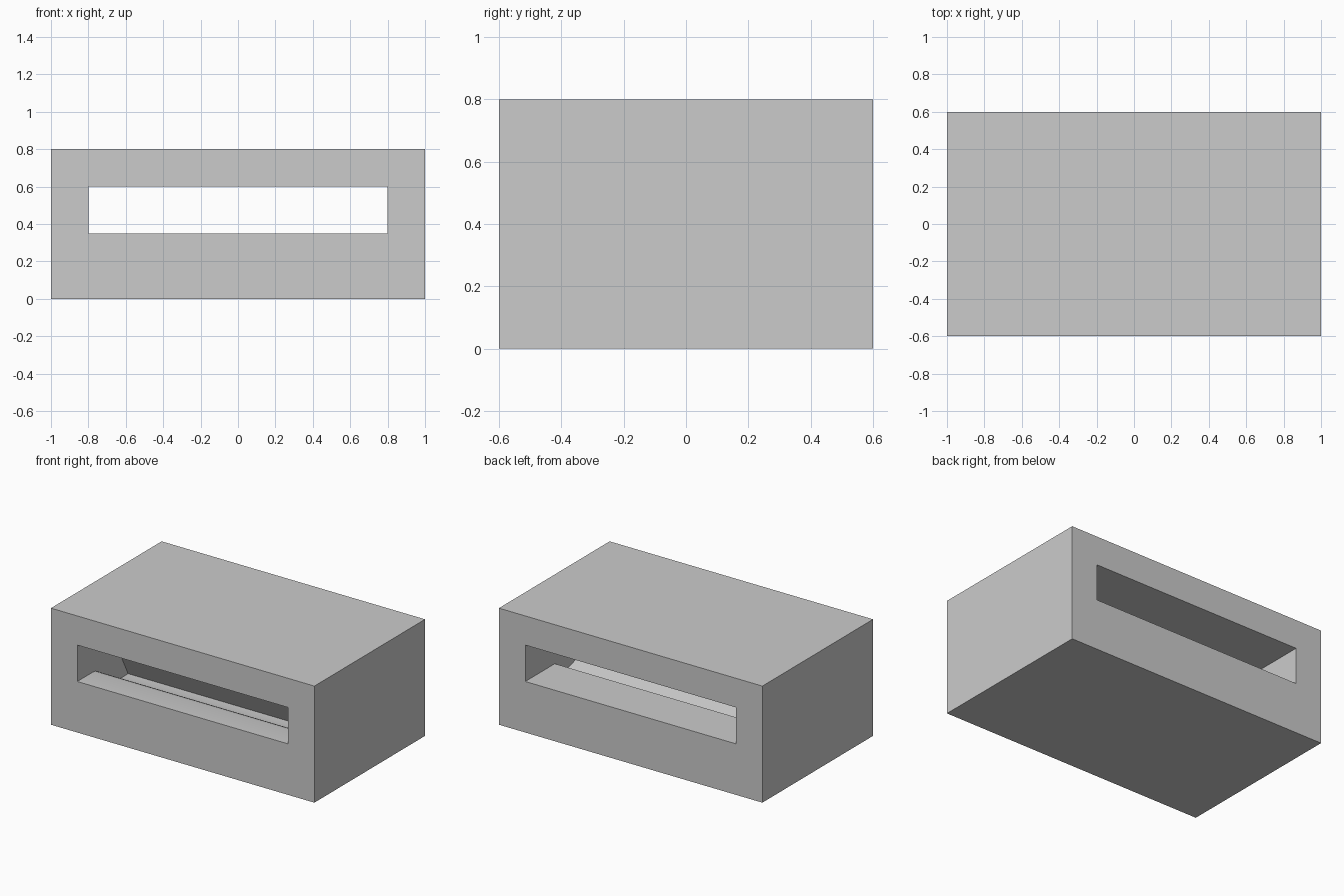
import bpy
import bmesh
from mathutils import Vector
from mathutils.geometry import interpolate_bezier

if "Cube" in bpy.data.objects:
    bpy.data.objects.remove(bpy.data.objects["Cube"], do_unlink=True)

# Single grey finish
grey = bpy.data.materials.new("plain grey")
grey.use_nodes = True
colour = (0.6, 0.6, 0.6, 1)
grey.diffuse_color = colour
grey.node_tree.nodes["Principled BSDF"].inputs["Base Color"].default_value = colour


def extrude_profile(name, profile, half_width):
    """Sweep a closed (y, z) outline from -half_width to +half_width along x."""
    bm = bmesh.new()
    face = bm.faces.new([bm.verts.new((-half_width, y, z)) for y, z in profile])
    swept = bmesh.ops.extrude_face_region(bm, geom=[face])
    verts = [v for v in swept["geom"] if isinstance(v, bmesh.types.BMVert)]
    bmesh.ops.translate(bm, verts=verts, vec=(half_width * 2, 0, 0))
    bmesh.ops.recalc_face_normals(bm, faces=bm.faces)
    mesh = bpy.data.meshes.new(name)
    bm.to_mesh(mesh)
    bm.free()
    mesh.materials.append(grey)
    obj = bpy.data.objects.new(name, mesh)
    bpy.context.collection.objects.link(obj)
    return obj


def curve(*points, steps=12):
    """Points along a cubic curve in the (y, z) plane."""
    return [tuple(p[:2]) for p in
            interpolate_bezier(*[Vector((*p, 0)) for p in points], steps)]


# Outer block
body = extrude_profile("slotted_block", [(-0.6, 0), (0.6, 0), (0.6, 0.8), (-0.6, 0.8)], 1)

# Through slot whose floor dips into a rounded basin, an undercut ridge and a ramp
basin = curve((-0.43, 0.35), (-0.33, 0.35), (-0.28, 0.17), (-0.05, 0.194))
slot = [(-0.7, 0.6), (-0.7, 0.35)] + basin + [
    (-0.13, 0.35), (0.28, 0.22), (0.28, 0.35), (0.7, 0.35), (0.7, 0.6)]
cutter = extrude_profile("slot_cutter", slot, 0.8)
cutter.hide_render = True

# Cut the slot and keep creases sharp
cut = body.modifiers.new("slot", "BOOLEAN")
cut.operation = "DIFFERENCE"
cut.solver = "EXACT"
cut.object = cutter
bpy.ops.object.select_all(action="DESELECT")
body.select_set(True)
bpy.context.view_layer.objects.active = body
bpy.ops.object.modifier_apply(modifier=cut.name)
bpy.data.objects.remove(cutter, do_unlink=True)
bpy.ops.object.shade_smooth_by_angle(angle=0.52)
